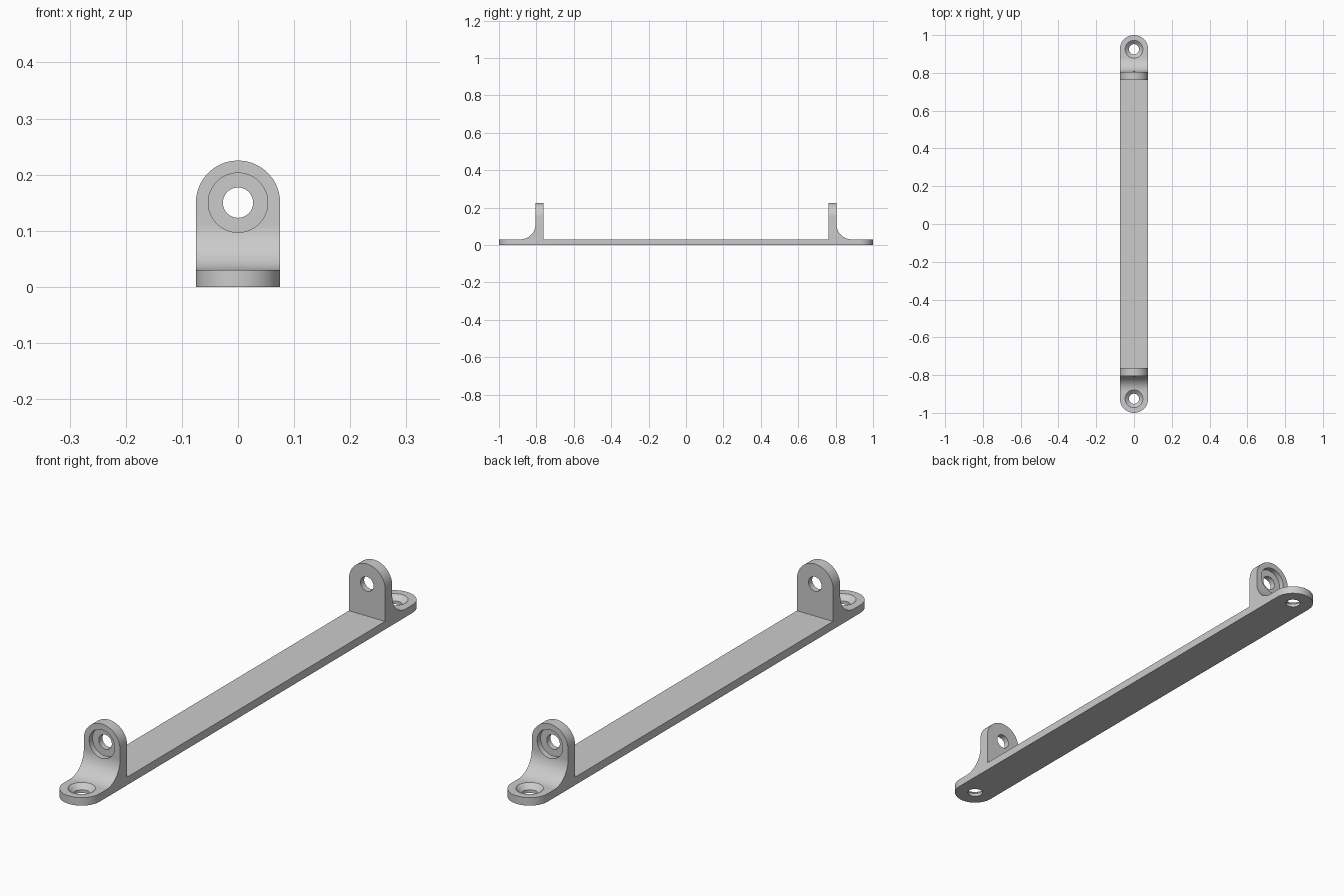
import bpy, bmesh
from math import cos, sin, pi
from mathutils import Matrix, Vector

cube = bpy.data.objects.get("Cube")
if cube:
    bpy.data.objects.remove(cube, do_unlink=True)

HALF_W, BASE_T = 0.075, 0.03        # half width, base thickness
LUG_IN, LUG_OUT, LUG_Z = 0.763, 0.805, 0.15
FILLET, END_Y = 0.08, 0.925         # fillet radius, screw hole centre


def arc(cx, cy, r, a0, a1, n):
    return [(cx + r * cos(a0 + (a1 - a0) * i / n),
             cy + r * sin(a0 + (a1 - a0) * i / n)) for i in range(n + 1)]


def finish(name, bm):
    bmesh.ops.recalc_face_normals(bm, faces=bm.faces[:])
    mesh = bpy.data.meshes.new(name)
    bm.to_mesh(mesh)
    bm.free()
    obj = bpy.data.objects.new(name, mesh)
    bpy.context.collection.objects.link(obj)
    return obj


def prism(name, outline, place, low, high):
    """Extrude an outline; place(a, b, t) gives the 3D point."""
    bm = bmesh.new()
    face = bm.faces.new([bm.verts.new(place(a, b, low)) for a, b in outline])
    new = bmesh.ops.extrude_face_region(bm, geom=[face])["geom"]
    shift = Vector(place(0, 0, high)) - Vector(place(0, 0, low))
    bmesh.ops.translate(bm, vec=shift,
                        verts=[v for v in new if isinstance(v, bmesh.types.BMVert)])
    return finish(name, bm)


def turned(name, profile, matrix, n=48):
    """Solid of revolution from (radius, height) pairs."""
    bm = bmesh.new()
    rings = [[bm.verts.new((r * cos(2 * pi * i / n), r * sin(2 * pi * i / n), h))
              for i in range(n)] for r, h in profile]
    for low, high in zip(rings, rings[1:]):
        for i in range(n):
            j = (i + 1) % n
            bm.faces.new((low[i], low[j], high[j], high[i]))
    bm.faces.new(rings[0])
    bm.faces.new(rings[-1])
    bm.transform(matrix)
    return finish(name, bm)


def boolean(obj, cutter, operation):
    mod = obj.modifiers.new("cut", 'BOOLEAN')
    mod.operation, mod.solver, mod.object = operation, 'EXACT', cutter
    cutter.hide_render = True
    bpy.context.view_layer.objects.active = obj
    bpy.ops.object.modifier_apply(modifier=mod.name)
    bpy.data.objects.remove(cutter, do_unlink=True)


# Side profile: base strip, upright lugs and outer fillets
half = [(LUG_IN, BASE_T), (LUG_IN, 0.25), (LUG_OUT, 0.25)]
half += arc(LUG_OUT + FILLET, BASE_T + FILLET, FILLET, pi, 1.5 * pi, 20)
half += [(1.1, BASE_T), (1.1, 0)]
profile = half + [(-y, z) for y, z in reversed(half)]
bracket = prism("bracket", profile, lambda a, b, t: (t, a, b), -0.1, 0.1)

# Rounded ends in plan
plan = (arc(0, END_Y, HALF_W, 0, pi, 40) + arc(0, -END_Y, HALF_W, pi, 2 * pi, 40))
boolean(bracket, prism("plan_shape", plan, lambda a, b, t: (a, b, t), -0.1, 0.4),
        'INTERSECT')

# Rounded lug tops
arch = arc(0, LUG_Z, HALF_W, 0, pi, 40) + [(-HALF_W, -0.05), (HALF_W, -0.05)]
boolean(bracket, prism("arch_shape", arch, lambda a, b, t: (a, t, b), -1.2, 1.2),
        'INTERSECT')

# Countersunk base holes and counterbored lug holes at both ends
for s in (1, -1):
    sink = [(0.027, -0.05), (0.027, 0.012), (0.047, BASE_T), (0.067, 0.048)]
    boolean(bracket, turned("screw_hole", sink, Matrix.Translation((0, s * END_Y, 0))),
            'DIFFERENCE')
    bore = [(0.027, -0.05), (0.027, 0.022), (0.053, 0.022), (0.053, 0.12)]
    turn = Matrix.Translation((0, s * LUG_IN, LUG_Z)) @ Matrix.Rotation(-s * pi / 2, 4, 'X')
    boolean(bracket, turned("lug_hole", bore, turn), 'DIFFERENCE')

# Grey finish
grey = bpy.data.materials.new("grey")
grey.use_nodes = True
colour = (0.6, 0.6, 0.6, 1)
grey.diffuse_color = colour
grey.node_tree.nodes["Principled BSDF"].inputs["Base Color"].default_value = colour
bracket.data.materials.clear()
bracket.data.materials.append(grey)
for p in bracket.data.polygons:
    p.material_index = 0

bpy.ops.object.select_all(action='DESELECT')
bracket.select_set(True)
bpy.context.view_layer.objects.active = bracket
bpy.ops.object.shade_smooth_by_angle(angle=pi / 6)
